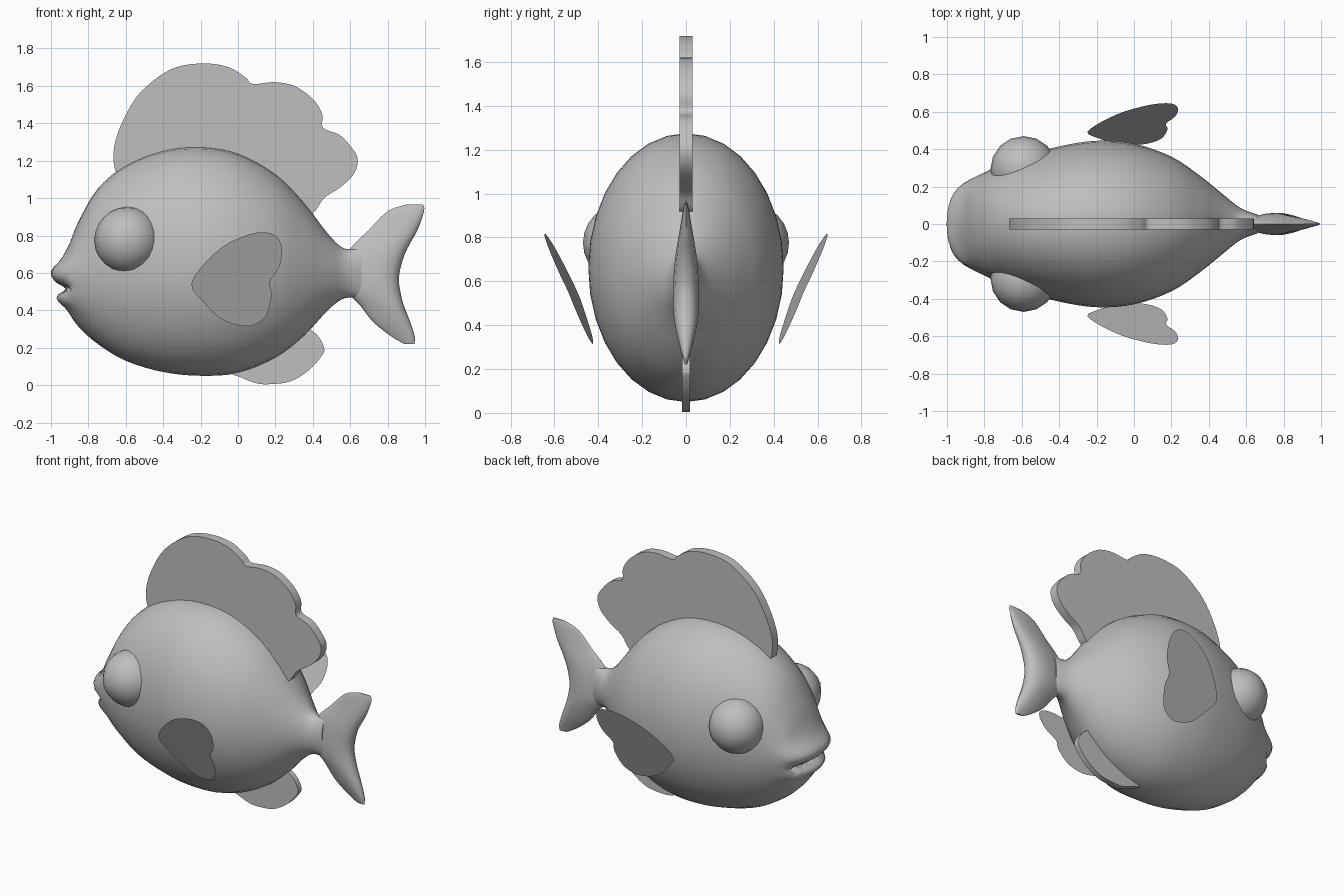
import bpy, bmesh, math
from mathutils import Vector

if "Cube" in bpy.data.objects:
    bpy.data.objects.remove(bpy.data.objects["Cube"])

grey = bpy.data.materials.new("plain_grey")
grey.diffuse_color = (0.52, 0.52, 0.52, 1)
grey.use_nodes = True
grey.node_tree.nodes["Principled BSDF"].inputs["Base Color"].default_value = grey.diffuse_color


def spline(rows, steps, closed=False):
    """Smooth curve through rows of numbers (Catmull-Rom)."""
    pts = [Vector(r) for r in rows]
    n = len(pts)
    pick = (lambda i: pts[i % n]) if closed else (lambda i: pts[max(0, min(n - 1, i))])
    out = []
    for i in range(n if closed else n - 1):
        a, b, c, d = (pick(i + k) for k in (-1, 0, 1, 2))
        for s in range(steps):
            t = s / steps
            out.append(0.5 * (2 * b + (c - a) * t + (2 * a - 5 * b + 4 * c - d) * t ** 2
                              + (3 * b - a - 3 * c + d) * t ** 3))
    if not closed:
        out.append(pts[-1])
    return out


def finish(name, bm, angle=40, recalc=True):
    bmesh.ops.remove_doubles(bm, verts=bm.verts, dist=0.0005)
    if recalc:
        bmesh.ops.recalc_face_normals(bm, faces=bm.faces)
    mesh = bpy.data.meshes.new(name)
    bm.to_mesh(mesh)
    bm.free()
    mesh.materials.append(grey)
    ob = bpy.data.objects.new(name, mesh)
    bpy.context.collection.objects.link(ob)
    bpy.ops.object.select_all(action='DESELECT')
    ob.select_set(True)
    bpy.context.view_layer.objects.active = ob
    bpy.ops.object.shade_smooth_by_angle(angle=math.radians(angle))
    return ob


def loft(rings):
    """Skin a list of closed rings and cap both ends."""
    bm = bmesh.new()
    vs = [[bm.verts.new(p) for p in ring] for ring in rings]
    n = len(vs[0])
    for a, b in zip(vs, vs[1:]):
        for i in range(n):
            j = (i + 1) % n
            bm.faces.new((a[i], a[j], b[j], b[i]))
    bm.faces.new(vs[0])
    bm.faces.new(vs[-1])
    return bm


def fin(name, outline, half, rim):
    """Upright plate with a ridged rim, in the y = 0 plane."""
    bm = bmesh.new()
    ring = [(p[0], 0, p[1]) for p in spline(outline, 4, True)]
    for side in (-1, 1):
        face = bm.faces.new([bm.verts.new(p) for p in ring])
        bmesh.ops.inset_region(bm, faces=[face], thickness=rim, use_boundary=True,
                               use_even_offset=False)
        for v in face.verts:
            v.co.y = side * half
    return finish(name, bm, 50)


def bump(d, w):
    return math.exp(-(d / w) ** 2)


# Body: elliptical sections along x (x, top, bottom, half width)
body_rows = [
    (-.955, .571, .569, .001), (-.95, .63, .51, .07), (-.935, .685, .45, .13),
    (-.90, .76, .38, .20), (-.85, .88, .31, .24), (-.75, 1.05, .22, .30),
    (-.6, 1.175, .13, .36), (-.4, 1.255, .07, .415), (-.2, 1.275, .05, .445),
    (0, 1.24, .065, .43), (.2, 1.13, .145, .36), (.35, .98, .26, .26),
    (.48, .81, .40, .155), (.57, .73, .465, .085), (.66, .74, .46, .05)]
SIDES = 32
rings = []
for x, top, bot, half in spline(body_rows, 4):
    ring = []
    for i in range(SIDES):
        a = 2 * math.pi * i / SIDES
        z = (top + bot) / 2 + (top - bot) / 2 * math.cos(a)
        # Lips and mouth crease pushed into the snout
        w = max(0, min(1, (-.78 - x) / .15))
        dx = -.048 * bump(z - .6, .055) - .03 * bump(z - .46, .04) + .045 * bump(z - .515, .02)
        ring.append((x + w * dx, half * math.sin(a), z))
    rings.append(ring)
finish("body", loft(rings), 70)

# Tail: teardrop sections stacked in z (z, front x, back x, half thickness)
tail_rows = [
    (.22, .89, .943, .006), (.26, .82, .945, .02), (.34, .72, .92, .045),
    (.43, .65, .885, .065), (.5, .58, .868, .07), (.57, .56, .86, .07),
    (.65, .57, .875, .065), (.73, .60, .905, .055), (.83, .70, .96, .035),
    (.93, .80, .995, .015), (.965, .90, .99, .004)]
rings = []
for z, front, back, half in spline(tail_rows, 3):
    ring = []
    for i in range(16):
        a = 2 * math.pi * i / 16
        u = (1 - math.cos(a)) / 2
        ring.append((front + (back - front) * u, half * math.sin(a) * (.5 + .6 * u), z))
    rings.append(ring)
finish("tail_fin", loft(rings), 60)

# Dorsal fin with three lobes
fin("dorsal_fin", [
    (-.65, 1.13), (-.665, 1.25), (-.63, 1.38), (-.55, 1.53), (-.45, 1.63), (-.33, 1.70),
    (-.18, 1.72), (-.05, 1.70), (.04, 1.645), (.08, 1.61), (.19, 1.62), (.3, 1.60),
    (.4, 1.53), (.45, 1.45), (.455, 1.375), (.54, 1.34), (.6, 1.28), (.64, 1.21),
    (.62, 1.13), (.55, 1.06), (.46, 1.0), (.4, .92), (.3, .9), (0, 1.0), (-.4, 1.05),
    (-.58, 1.05)], .03, .025)

# Anal fin under the belly
fin("anal_fin", [
    (-.04, .08), (.02, .04), (.1, .01), (.17, .005), (.28, .02), (.38, .08), (.45, .16),
    (.46, .2), (.43, .26), (.38, .30), (.3, .33), (.1, .2)], .018, .02)

# Eyes and heart-shaped side fins on both sides
heart = [(-.25, .54), (-.17, .66), (-.05, .76), (.1, .815), (.2, .80), (.235, .73),
         (.22, .63), (.17, .55), (.18, .48), (.15, .37), (.08, .32), (0, .32),
         (-.1, .36), (-.19, .45)]
for side, label in ((-1, "front"), (1, "back")):
    bm = bmesh.new()
    bmesh.ops.create_uvsphere(bm, u_segments=16, v_segments=12, radius=.178)
    bmesh.ops.translate(bm, verts=bm.verts, vec=(-.59, side * .292, .775))
    finish("eye_" + label, bm, 60)

    bm = bmesh.new()
    ring = [(p[0], side * (.29 + .1 * p[0] + .417 * p[1]), p[1])
            for p in spline(heart, 3, True)]
    bm.faces.new([bm.verts.new(p) for p in (ring[::-1] if side < 0 else ring)])
    finish("pectoral_fin_" + label, bm, 30, False)
